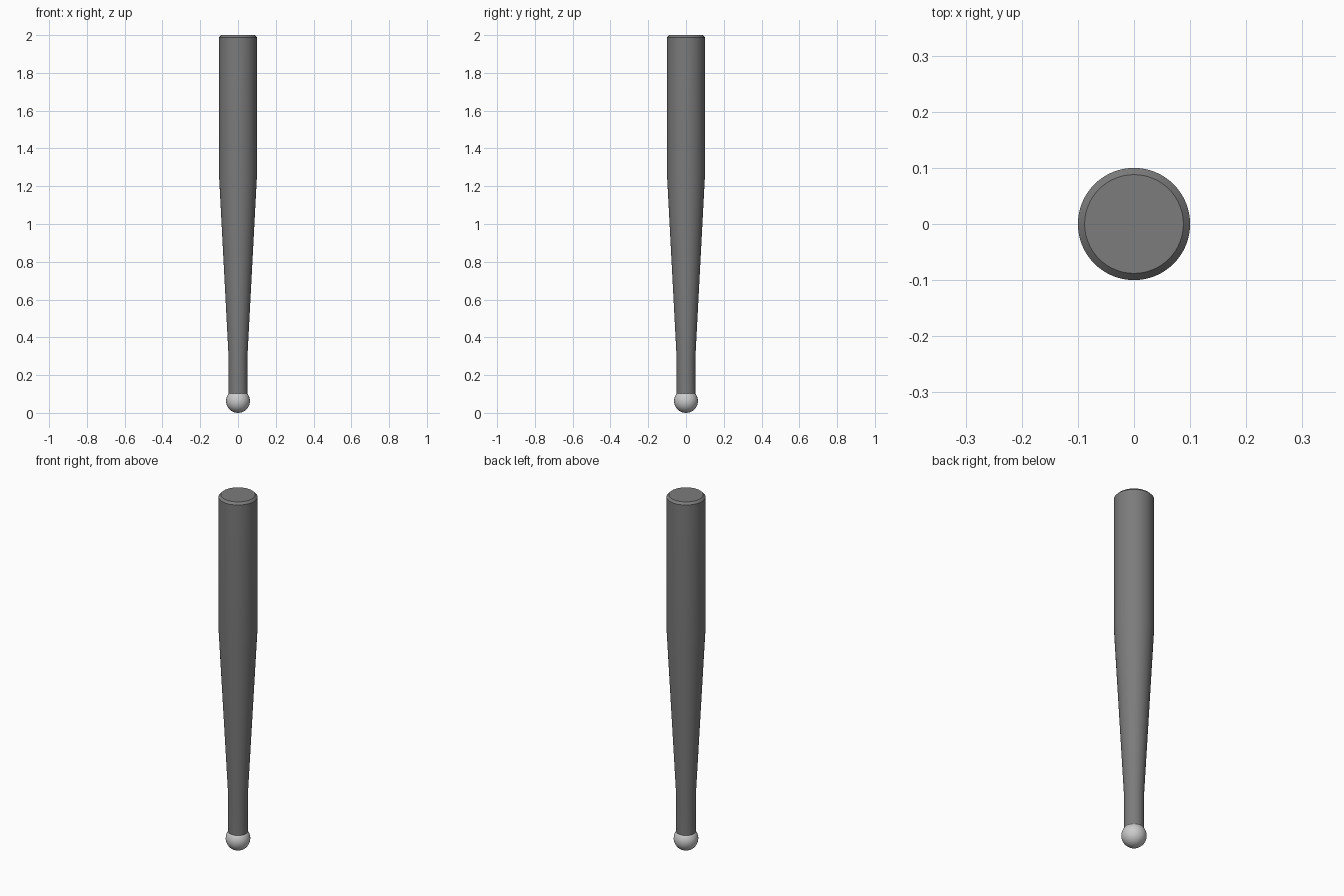
import bpy, bmesh
from math import radians, pi, cos, sin

if "Cube" in bpy.data.objects:
    bpy.data.objects.remove(bpy.data.objects["Cube"])

SEGMENTS = 64


def material(name, value):
    mat = bpy.data.materials.new(name)
    mat.diffuse_color = (value, value, value, 1)
    mat.use_nodes = True
    mat.node_tree.nodes["Principled BSDF"].inputs["Base Color"].default_value = mat.diffuse_color
    return mat


def lathe(name, profile, mat):
    """Revolve (radius, height) points about z; the open ends are capped."""
    bm = bmesh.new()
    rings = [[bm.verts.new((r * cos(2 * pi * i / SEGMENTS), r * sin(2 * pi * i / SEGMENTS), z))
              for i in range(SEGMENTS)] for r, z in profile]
    for low, high in zip(rings, rings[1:]):
        for i in range(SEGMENTS):
            j = (i + 1) % SEGMENTS
            bm.faces.new((low[i], low[j], high[j], high[i]))
    bm.faces.new(rings[0][::-1])
    bm.faces.new(rings[-1])
    mesh = bpy.data.meshes.new(name)
    bm.to_mesh(mesh)
    bm.free()
    obj = bpy.data.objects.new(name, mesh)
    bpy.context.collection.objects.link(obj)
    mesh.materials.append(mat)
    smooth(obj)
    return obj


def smooth(obj):
    bpy.ops.object.select_all(action='DESELECT')
    obj.select_set(True)
    bpy.context.view_layer.objects.active = obj
    bpy.ops.object.shade_smooth_by_angle(angle=radians(30))


# Bat body: straight grip, long taper, straight barrel, chamfered tip
lathe("bat_body",
      [(0.05, 0.095), (0.05, 0.3), (0.1, 1.25), (0.1, 1.988), (0.088, 2.0)],
      material("dark_grey", 0.2))

# Ball-shaped knob at the bottom of the grip
bpy.ops.mesh.primitive_uv_sphere_add(segments=48, ring_count=24, radius=0.063,
                                     location=(0, 0, 0.063))
knob = bpy.context.object
knob.name = "grip_knob"
knob.data.materials.append(material("light_grey", 0.65))
smooth(knob)
